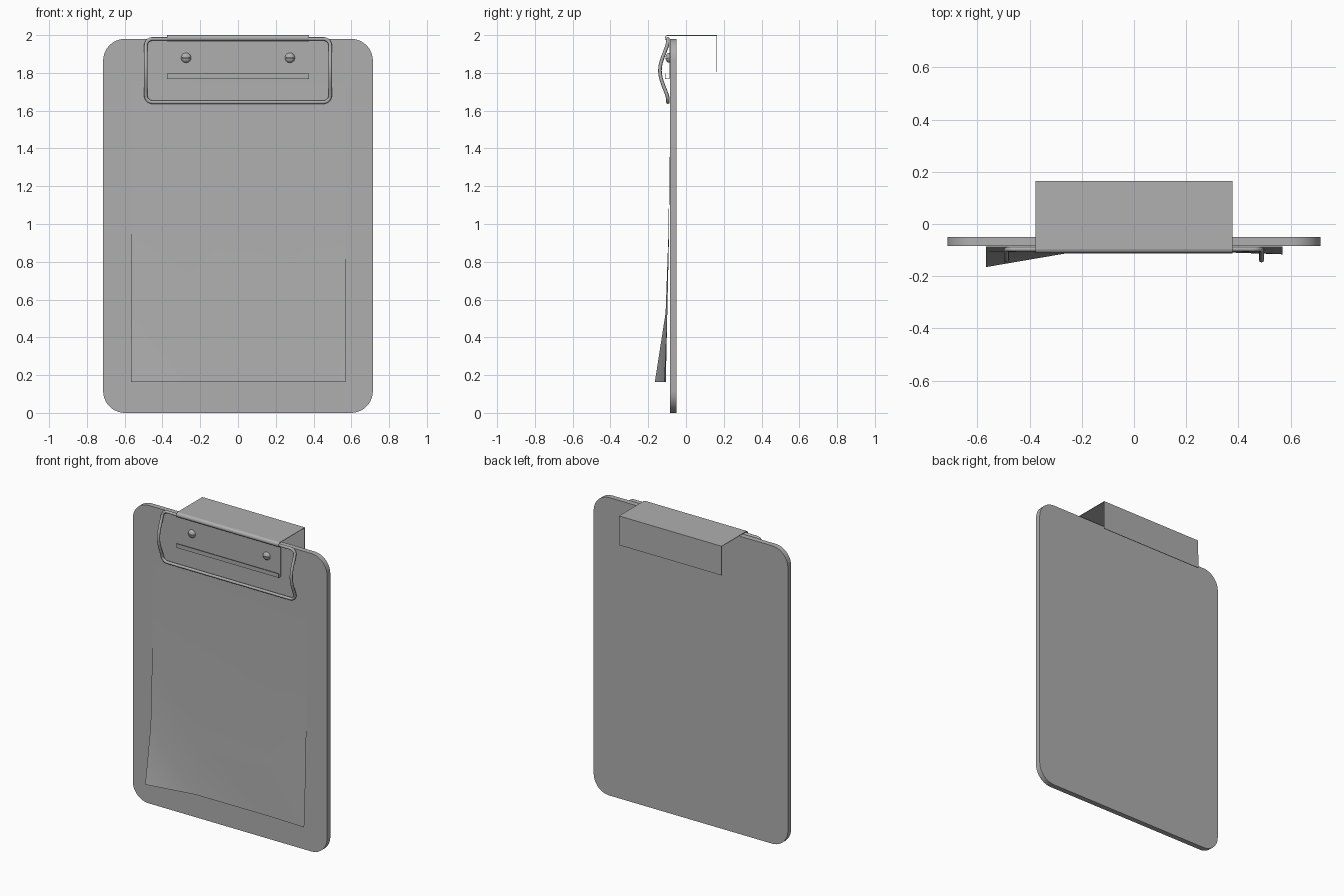
import bpy, bmesh, math
from mathutils import Matrix

if "Cube" in bpy.data.objects:
    bpy.data.objects.remove(bpy.data.objects["Cube"])

# mid grey shared by all parts
grey = bpy.data.materials.new("mid_grey")
grey.diffuse_color = (0.43, 0.43, 0.43, 1)
grey.use_nodes = True
grey.node_tree.nodes["Principled BSDF"].inputs["Base Color"].default_value = grey.diffuse_color


def smooth(ob, angle=30):
    bpy.ops.object.select_all(action='DESELECT')
    ob.select_set(True)
    bpy.context.view_layer.objects.active = ob
    bpy.ops.object.shade_smooth_by_angle(angle=math.radians(angle))


def finish(name, bm, angle=30):
    me = bpy.data.meshes.new(name)
    bmesh.ops.recalc_face_normals(bm, faces=bm.faces)
    bm.to_mesh(me)
    bm.free()
    me.materials.append(grey)
    ob = bpy.data.objects.new(name, me)
    bpy.context.collection.objects.link(ob)
    smooth(ob, angle)
    return ob


def rounded_rect(x, z0, z1, r, n, side=1):
    """Outline in the XZ plane; 'side' subdivides the straight uprights."""
    pts = []
    for cx, cz, a0 in ((x - r, z1 - r, 0), (-x + r, z1 - r, 90),
                       (-x + r, z0 + r, 180), (x - r, z0 + r, 270)):
        for i in range(n + 1):
            a = math.radians(a0 + 90 * i / n)
            pts.append((cx + r * math.cos(a), cz + r * math.sin(a)))
        if a0 in (90, 270):
            sx, za, zb = (-x, z1 - r, z0 + r) if a0 == 90 else (x, z0 + r, z1 - r)
            pts += [(sx, za + (zb - za) * k / side) for k in range(1, side)]
    return pts


# board
bm = bmesh.new()
face = bm.faces.new([bm.verts.new((x, -0.085, z))
                     for x, z in rounded_rect(0.714, 0, 1.98, 0.115, 10)])
ext = bmesh.ops.extrude_face_region(bm, geom=[face])
bmesh.ops.translate(bm, vec=(0, 0.035, 0),
                    verts=[v for v in ext['geom'] if isinstance(v, bmesh.types.BMVert)])
finish("board", bm)

# paper sheet with lifted lower corners
xs = (-0.567, -0.24, 0.3, 0.568)
rows = ((0.163, (-0.165, -0.109, -0.107, -0.116)),
        (0.53, (-0.108, -0.103, -0.099, -0.100)),
        (0.96, (-0.0925, -0.091, -0.0895, -0.0893)),
        (1.57, (-0.0866,) * 4),
        (1.765, (-0.0866,) * 4))
bm = bmesh.new()
grid = [[bm.verts.new((x, y, z)) for x, y in zip(xs, ys)] for z, ys in rows]
for j in range(len(rows) - 1):
    for i in range(3):
        a, b, c, d = grid[j][i], grid[j][i + 1], grid[j + 1][i + 1], grid[j + 1][i]
        bm.faces.new((a, b, d))
        bm.faces.new((b, c, d))
finish("paper", bm, 40)


# wire lever, bowed outwards at the middle
def bow(z):
    t = min(max((1.965 - z) / 0.305, 0), 1)
    return -0.096 - 0.042 * math.sin(math.pi * t) ** 1.5


cu = bpy.data.curves.new("wire_lever", 'CURVE')
cu.dimensions = '3D'
cu.bevel_depth = 0.0095
cu.bevel_resolution = 2
cu.materials.append(grey)
path = rounded_rect(0.488, 1.645, 1.98, 0.035, 5, 14)
sp = cu.splines.new('POLY')
sp.points.add(len(path) - 1)
for p, (x, z) in zip(sp.points, path):
    p.co = (x, bow(z), z, 1)
sp.use_cyclic_u = True
wire = bpy.data.objects.new("wire_lever", cu)
bpy.context.collection.objects.link(wire)
bpy.ops.object.select_all(action='DESELECT')
wire.select_set(True)
bpy.context.view_layer.objects.active = wire
bpy.ops.object.convert(target='MESH')
smooth(bpy.context.object, 50)

# bent metal clip plate: lip, front plate, curl round the wire, top and rear hook
prof = [(-0.110, 1.796), (-0.110, 1.770), (-0.089, 1.770), (-0.089, 1.964)]
for k in range(9):
    a = math.radians(-70 - 200 * k / 8)
    prof.append((-0.096 + 0.014 * math.cos(a), 1.984 + 0.014 * math.sin(a)))
prof += [(0.163, 1.998), (0.163, 1.806)]
bm = bmesh.new()
ends = [[bm.verts.new((x, y, z)) for y, z in prof] for x in (-0.377, 0.377)]
for i in range(len(prof) - 1):
    bm.faces.new((ends[0][i], ends[0][i + 1], ends[1][i + 1], ends[1][i]))
plate = finish("clip_plate", bm, 35)
mod = plate.modifiers.new("thickness", 'SOLIDIFY')
mod.thickness = 0.004
mod.offset = 0
bpy.ops.object.modifier_apply(modifier="thickness")
smooth(plate, 35)
for p in plate.data.polygons:      # large panels stay flat, only the curl is smooth
    if p.area > 0.012:
        p.use_smooth = False

# slotted dome screws: two half domes with a gap over a flat base
for side, sx in (("left", -0.275), ("right", 0.275)):
    bm = bmesh.new()
    for s in (-1, 1):
        half = bmesh.new()
        bmesh.ops.create_uvsphere(half, u_segments=20, v_segments=12, radius=0.027)
        for co, no in (((0, 0, s * 0.002), (0, 0, -s)), ((0, 0, 0), (0, 1, 0))):
            cut = bmesh.ops.bisect_plane(half, geom=half.verts[:] + half.edges[:] + half.faces[:],
                                         plane_co=co, plane_no=no, clear_outer=True)
            edges = [e for e in cut['geom_cut'] if isinstance(e, bmesh.types.BMEdge)]
            bmesh.ops.contextual_create(half, geom=edges)
        tmp = bpy.data.meshes.new("tmp")
        half.to_mesh(tmp)
        half.free()
        bm.from_mesh(tmp)
        bpy.data.meshes.remove(tmp)
    bmesh.ops.scale(bm, vec=(1, 0.8, 1), verts=bm.verts)
    bmesh.ops.create_cone(bm, cap_ends=True, segments=20, radius1=0.025, radius2=0.025,
                          depth=0.010, matrix=Matrix.Rotation(math.pi / 2, 4, 'X'))
    bmesh.ops.translate(bm, verts=bm.verts, vec=(sx, -0.087, 1.88))
    finish("screw_" + side, bm, 40)
